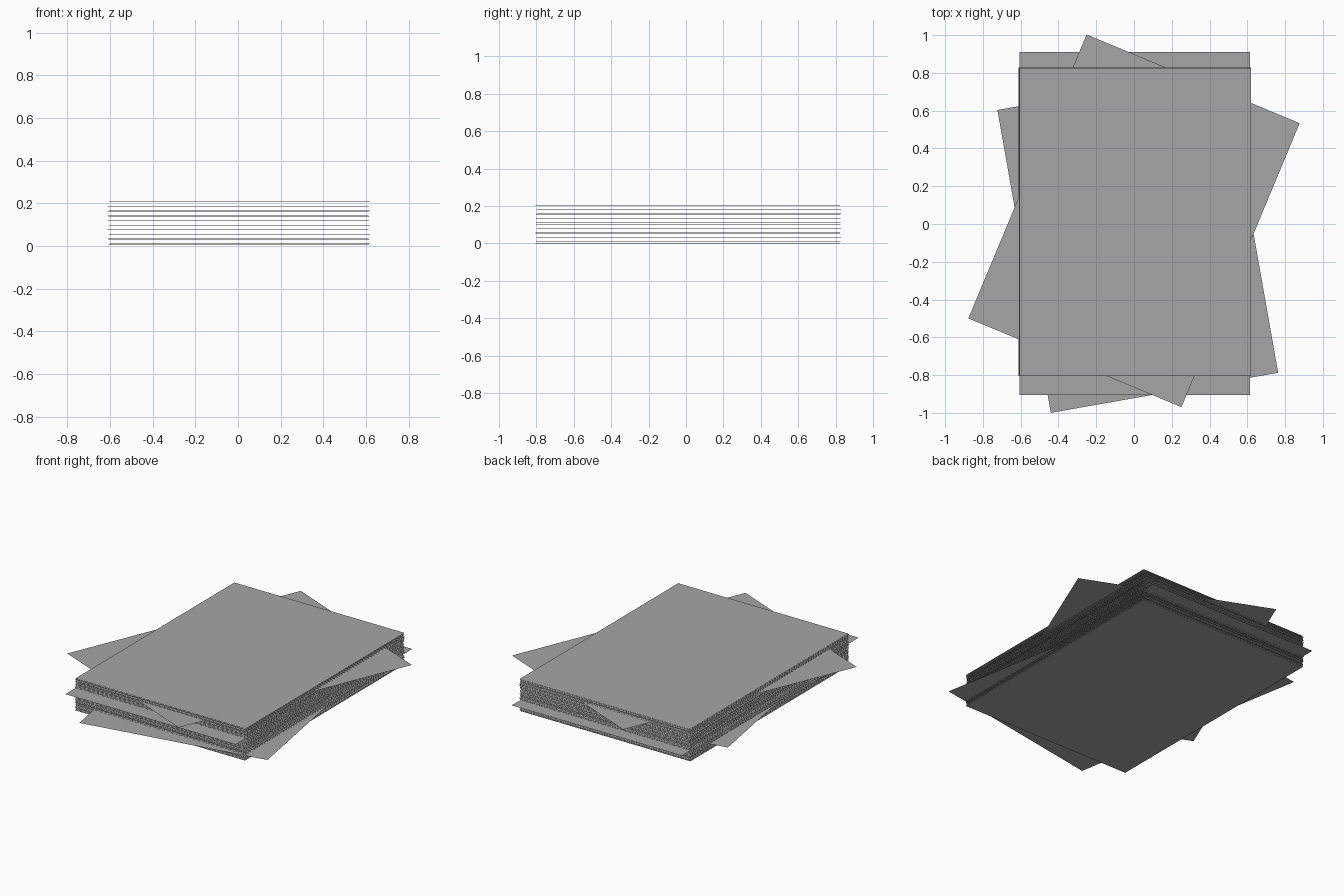
import bpy
import bmesh
import random
from math import radians

cube = bpy.data.objects.get("Cube")
if cube:
    bpy.data.objects.remove(cube, do_unlink=True)

random.seed(4)
WIDTH, LENGTH, HEIGHT = 1.222, 1.628, 0.208
SHEETS, THICKNESS, JITTER = 50, 0.0006, 0.004
CENTRE_X, CENTRE_Y = 0.004, 0.012

paper = bpy.data.materials.new("grey paper")
paper.use_nodes = True
colour = (0.38, 0.38, 0.38, 1)
paper.diffuse_color = colour
paper.node_tree.nodes["Principled BSDF"].inputs["Base Color"].default_value = colour


def add_sheet(bm, x=0, y=0, z=0):
    """One flat rectangle facing up; returns its face."""
    corners = ((-1, -1), (1, -1), (1, 1), (-1, 1))
    return bm.faces.new([bm.verts.new((x + sx * WIDTH / 2, y + sy * LENGTH / 2, z))
                         for sx, sy in corners])


def finish(bm, name, location, angle=0):
    mesh = bpy.data.meshes.new(name)
    bm.to_mesh(mesh)
    bm.free()
    mesh.materials.append(paper)
    obj = bpy.data.objects.new(name, mesh)
    obj.location = location
    obj.rotation_euler.z = radians(angle)
    bpy.context.collection.objects.link(obj)
    return obj


# Squared-up stack of separate thin sheets, each nudged slightly
bm = bmesh.new()
for i in range(SHEETS):
    side = 1 if i % 2 else -1
    add_sheet(bm, side * random.uniform(0, JITTER), random.uniform(-JITTER, JITTER),
              THICKNESS + (HEIGHT - THICKNESS) * i / (SHEETS - 1))
stack = finish(bm, "paper_stack", (CENTRE_X, CENTRE_Y, 0))
solid = stack.modifiers.new("sheet_thickness", 'SOLIDIFY')
solid.thickness = THICKNESS
solid.offset = -1

# Loose sheets sticking out of the stack: name, x, y, z, turn
for name, x, y, z, turn in (
        ("lower_turned_sheet", 0.02, -0.092, 0.037, 10),
        ("back_shifted_sheet", CENTRE_X, 0.096, 0.07, 0),
        ("front_shifted_sheet", CENTRE_X, -0.091, 0.143, 0),
        ("upper_turned_sheet", 0, 0.017, 0.18, -22.6)):
    bm = bmesh.new()
    add_sheet(bm)
    finish(bm, name, (x, y, z), turn)
